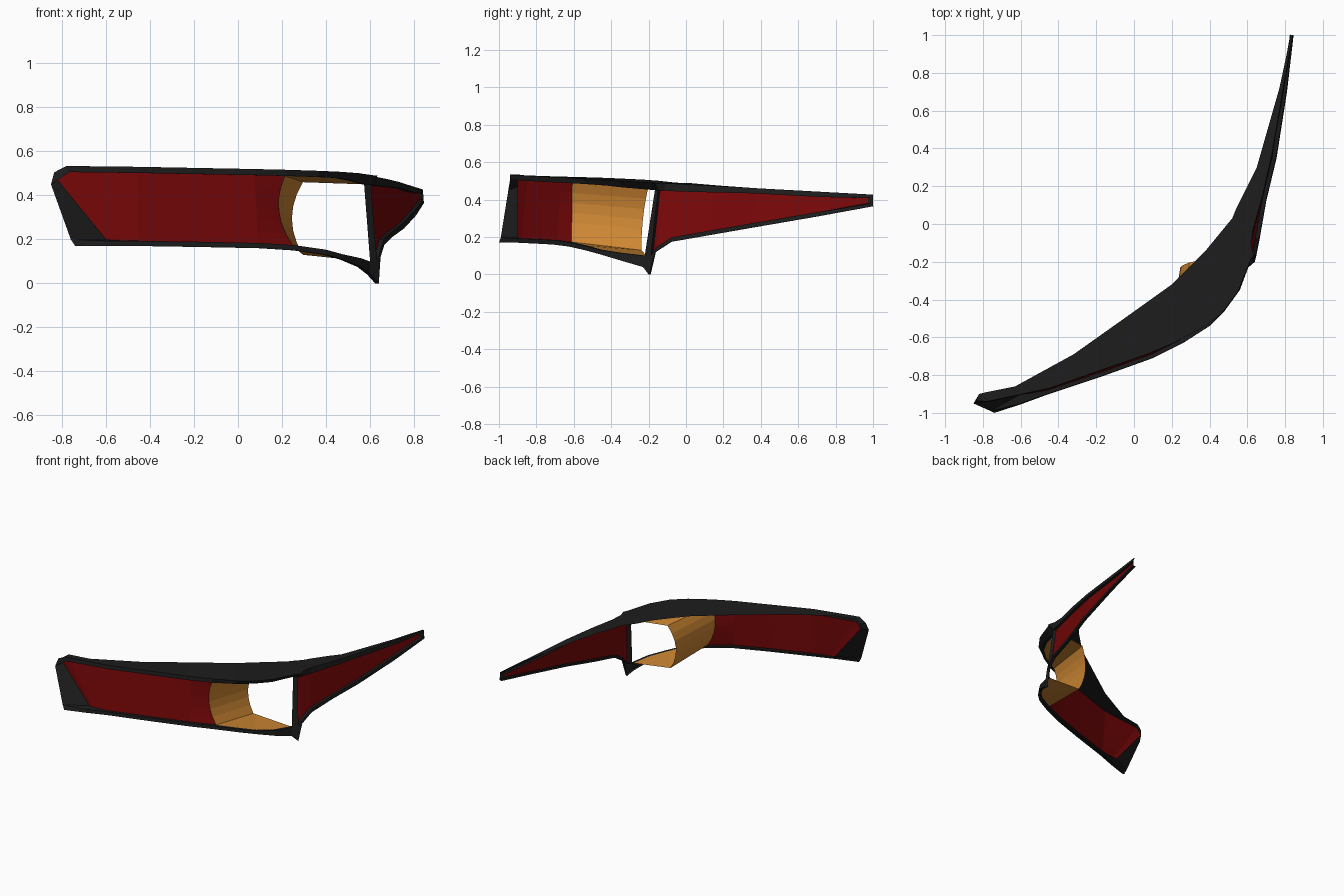
import bpy, bmesh
from mathutils import Vector

cube = bpy.data.objects.get("Cube")
if cube:
    bpy.data.objects.remove(cube, do_unlink=True)


def material(name, rgb):
    mat = bpy.data.materials.new(name)
    mat.use_nodes = True
    colour = (*rgb, 1)
    mat.diffuse_color = colour
    mat.node_tree.nodes["Principled BSDF"].inputs["Base Color"].default_value = colour
    return mat


black = material("black plastic", (.012, .012, .012))
red = material("red lens", (.185, .002, .0025))
orange = material("orange reflector", (.61, .24, .033))


def build(name, faces, mat):
    """Make one object from a list of polygons given as points."""
    bm = bmesh.new()
    for points in faces:
        bm.faces.new([bm.verts.new(p) for p in points])
    bmesh.ops.remove_doubles(bm, verts=bm.verts, dist=.0005)
    bmesh.ops.dissolve_degenerate(bm, edges=bm.edges, dist=.0005)
    bmesh.ops.recalc_face_normals(bm, faces=bm.faces)
    mesh = bpy.data.meshes.new(name)
    bm.to_mesh(mesh)
    bm.free()
    mesh.materials.append(mat)
    obj = bpy.data.objects.new(name, mesh)
    bpy.context.collection.objects.link(obj)
    return obj


# Stations along the lamp: bottom edge x y z, top edge x y, inner flange edge x y
stations = [
    (-.74, -1, .17, -.835, -.935, -.82, -.9),
    (-.6, -.955, .17, -.78, -.94, -.78, -.89),
    (-.45, -.9, .17, -.45, -.87, -.63, -.86),
    (-.15, -.8, .165, -.15, -.765, -.32, -.69),
    (.1, -.71, .16, .08, -.685, -.08, -.52),
    (.26, -.63, .15, .22, -.625, .06, -.42),
    (.4, -.54, .13, .36, -.54, .2, -.32),
    (.48, -.46, .108, .45, -.46, .29, -.23),
    (.56, -.35, .075, .52, -.34, .38, -.14),
    (.605, -.23, .04, .57, -.16, .45, -.055),
    (.64, -.2, 0, .6, -.145, .485, -.012),
    (.648, -.165, .12, .61, -.11, .52, .03),
    (.665, -.08, .175, .63, -.03, .54, .08),
    (.7, .12, .21, .68, .15, .6, .2),
    (.755, .35, .25, .73, .37, .65, .3),
    (.81, .7, .31, .79, .72, .77, .72),
    (.845, 1, .365, .84, 1, .83, 1),
]
HOLE, POST, LAST = 5, 9, len(stations) - 1
lower_rim = {8: .04, 9: .06, 10: .1}
upper_rim = {8: .035, 9: .04, 10: .04, 11: .04, 12: .04, 13: .035}
overhang = {6: .01, 7: .02, 8: .035, 9: .055, 10: .04, 11: .01}


def section(i):
    """Cross-section from the flange, over the rim and lens, to the bottom lip."""
    bx, by, bz, tx, ty, fx, fy = stations[i]
    top_z = .482 - .055 * ty
    bottom, top = Vector((bx, by, bz)), Vector((tx, ty, top_z))
    flange = Vector((fx, fy, top_z))
    before, after = stations[max(i - 1, 0)], stations[min(i + 1, LAST)]
    inward = Vector((before[1] - after[1], after[0] - before[0], 0)).normalized()
    recess = inward * .02
    height = top_z - bz
    band = min(.028, height * .3)
    upper = top.lerp(bottom, upper_rim.get(i, band) / height)
    lower = bottom.lerp(top, lower_rim.get(i, band * .85) / height)
    top -= inward * overhang.get(i, 0)
    return [flange, top, upper, upper + recess, lower + recess, lower, bottom, bottom + recess]


rings = [section(i) for i in range(LAST + 1)]

# Swept-back outer end, with the lens corner set in
end, tip = rings[0], rings[LAST]
end[0].z = end[1].z = .505
end[2:6] = [Vector(p) for p in ((-.85, -.95, .45), (-.82, -.9, .47),
                                (-.6, -.9, .2), (-.76, -.99, .2))]
rings[1][3:5] = [Vector((-.78, -.9, .512)), Vector((-.57, -.9, .197))]

# Lens stops a little short of the narrow tip
for p in tip[3:5]:
    p.y -= .03

# Lens columns, with a bowed edge where the long lens meets the opening
ROWS = 6
columns = []
for i, ring in enumerate(rings):
    column = [ring[3].lerp(ring[4], r / ROWS) for r in range(ROWS + 1)]
    if i == HOLE:
        for r, p in enumerate(column):
            t = r / ROWS
            p.x -= .18 * t * (1 - t)
    columns.append(column)


def strip(a, b):
    return [(a[r], a[r + 1], b[r + 1], b[r]) for r in range(len(a) - 1)]


# Black frame: flange, rims, post and end caps
frame = []
for a, b in zip(rings, rings[1:]):
    for k in (0, 1, 2, 4, 5, 6):
        frame.append((a[k], a[k + 1], b[k + 1], b[k]))
left, right = rings[POST], rings[POST + 1]
frame.append((left[2], left[5], right[5], right[2]))
frame.append((right[2], right[3], right[4], right[5]))
frame.append((end[0], end[1], end[2], end[3]))
for ring in (end, tip):
    frame.append(ring[2:6])
build("frame", frame, black)


# Red lenses on either side of the opening
def lens(name, first, last):
    faces = []
    for i in range(first, last):
        faces += strip(columns[i], columns[i + 1])
    build(name, faces, red)


lens("long_lens", 0, HOLE)
lens("side_lens", POST + 1, LAST)

# Orange reflector: curved wall, ceiling and floor
front = columns[HOLE]
back = []
for r in range(ROWS + 1):
    t = r / ROWS
    bow = t * (1 - t)
    back.append(Vector((.295 - .2 * bow, -.203 - .035 * t - .04 * bow, .46 - .33 * t)))
reflector = strip(front, back)
for row, corner in ((3, back[0]), (4, back[-1])):
    for i in range(HOLE, POST):
        reflector.append((rings[i][row], rings[i + 1][row], corner))
build("reflector", reflector, orange)
